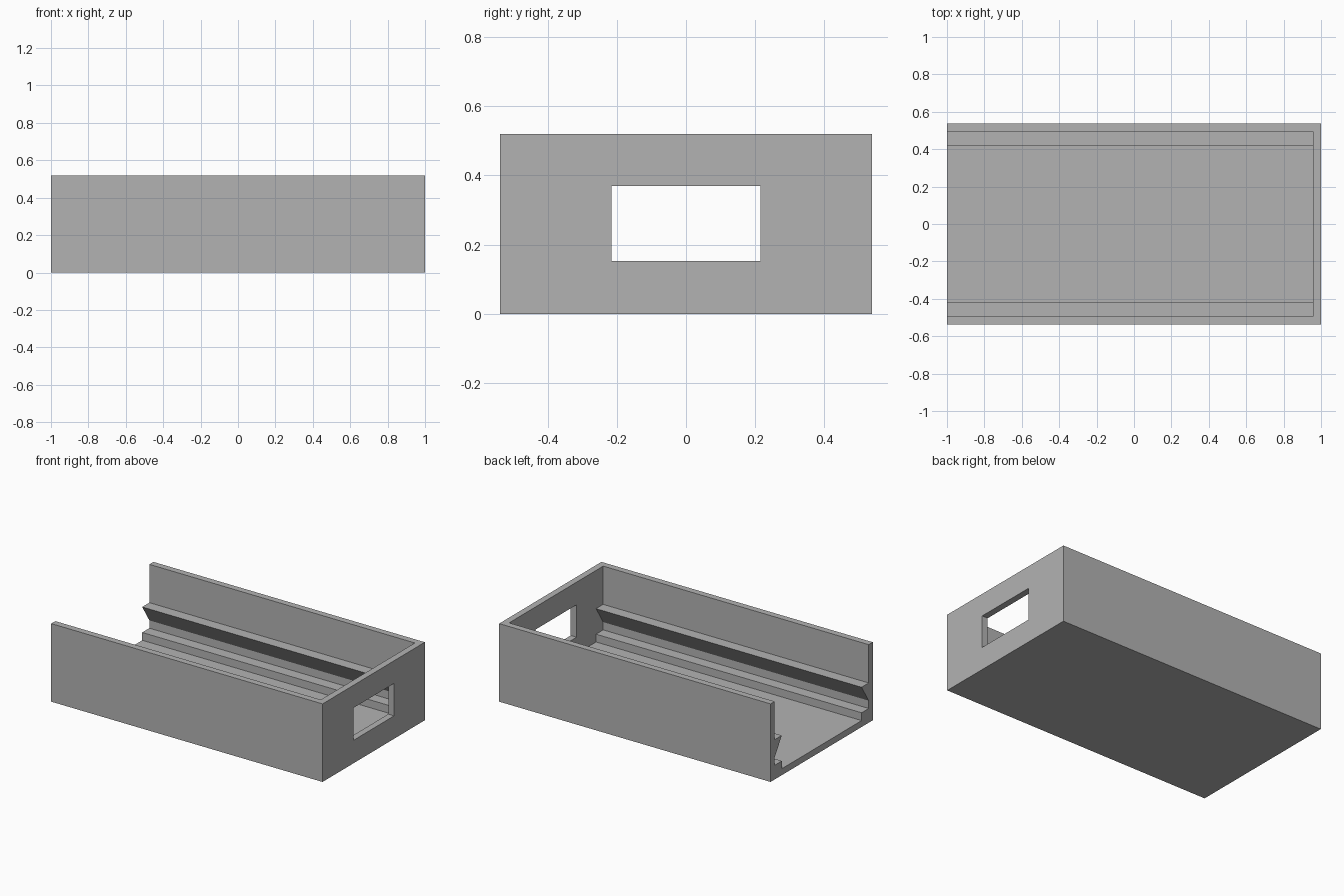
import bpy
import bmesh

cube = bpy.data.objects.get("Cube")
if cube:
    bpy.data.objects.remove(cube, do_unlink=True)

LENGTH, WIDTH, HEIGHT, WALL = 2.0, 1.076, 0.52, 0.043
HALF_L, HALF_W = LENGTH / 2, WIDTH / 2
INNER, RAIL = HALF_W - WALL, 0.42

grey = bpy.data.materials.new("plain grey")
grey.use_nodes = True
grey.diffuse_color = (0.45, 0.45, 0.45, 1)
grey.node_tree.nodes["Principled BSDF"].inputs["Base Color"].default_value = grey.diffuse_color


def extrude_x(name, profile, x0, x1):
    """Solid made by sweeping a (y, z) profile along x."""
    bm = bmesh.new()
    face = bm.faces.new([bm.verts.new((x0, y, z)) for y, z in profile])
    swept = bmesh.ops.extrude_face_region(bm, geom=[face])["geom"]
    moved = [v for v in swept if isinstance(v, bmesh.types.BMVert)]
    bmesh.ops.translate(bm, verts=moved, vec=(x1 - x0, 0, 0))
    bmesh.ops.recalc_face_normals(bm, faces=bm.faces)
    mesh = bpy.data.meshes.new(name)
    bm.to_mesh(mesh)
    bm.free()
    mesh.materials.append(grey)
    obj = bpy.data.objects.new(name, mesh)
    bpy.context.collection.objects.link(obj)
    return obj


def rectangle(half_width, bottom, top):
    return [(-half_width, bottom), (half_width, bottom), (half_width, top), (-half_width, top)]


def cut(obj, cutter):
    """Subtract the cutter, then remove it."""
    cutter.hide_render = True
    mod = obj.modifiers.new("cut", 'BOOLEAN')
    mod.operation, mod.solver, mod.object = 'DIFFERENCE', 'EXACT', cutter
    bpy.context.view_layer.objects.active = obj
    bpy.ops.object.modifier_apply(modifier=mod.name)
    bpy.data.objects.remove(cutter, do_unlink=True)


# Outer block of the tray
tray = extrude_x("tray", rectangle(HALF_W, 0, HEIGHT), -HALF_L, HALF_L)

# Cavity with low ledges and sloped rails, open at the top and at one end
side = [(RAIL, WALL), (RAIL, 0.095), (INNER, 0.095), (INNER, 0.147),
        (RAIL, 0.265), (INNER, 0.265), (INNER, HEIGHT + 0.1)]
cavity = side + [(-y, z) for y, z in reversed(side)]
cut(tray, extrude_x("cavity_cutter", cavity, -HALF_L - 0.1, HALF_L - WALL))

# Window through the end wall
window = rectangle(0.215, 0.153, 0.369)
cut(tray, extrude_x("window_cutter", window, HALF_L - 2 * WALL, HALF_L + 0.1))
